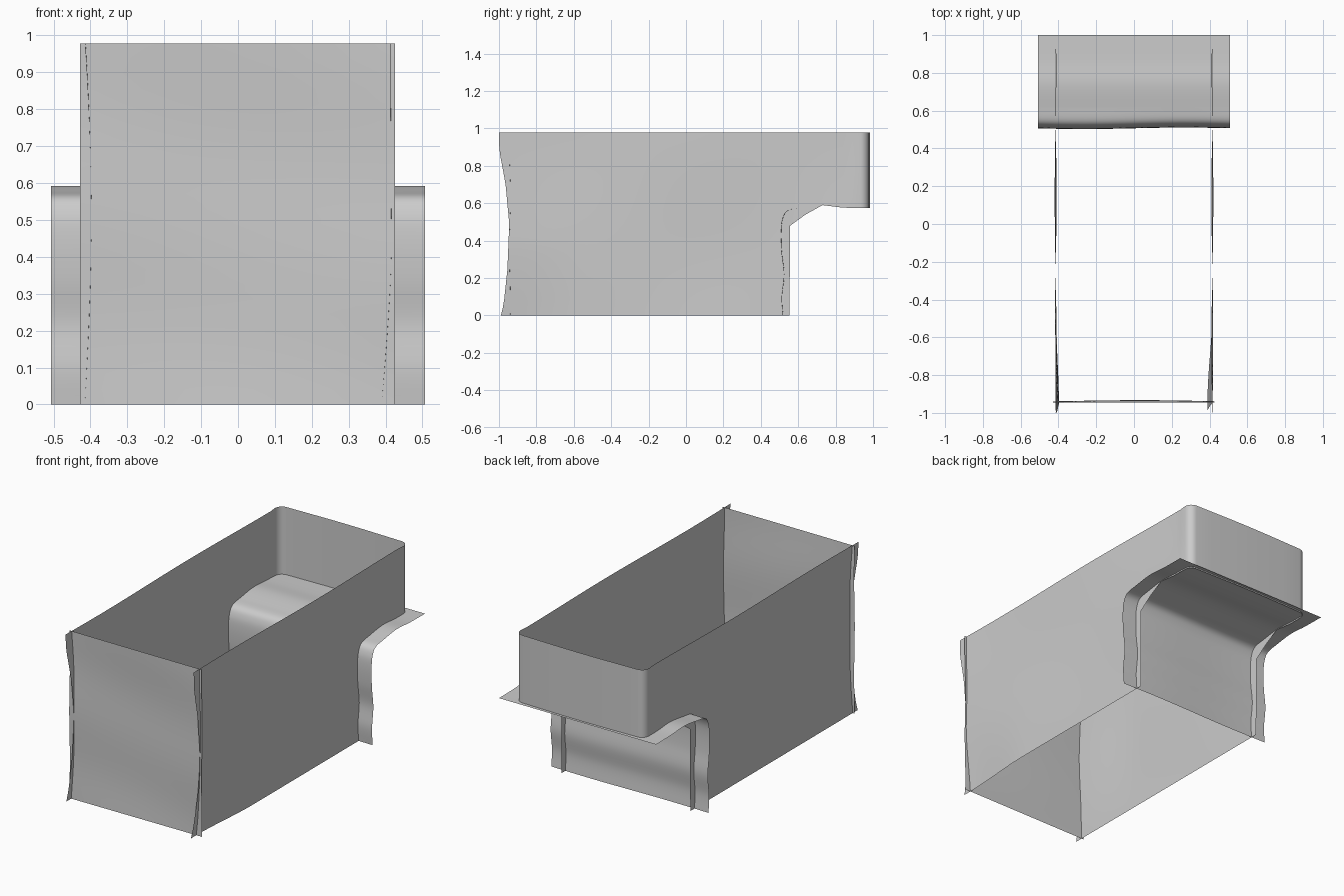
import bpy, bmesh, math

if "Cube" in bpy.data.objects:
    bpy.data.objects.remove(bpy.data.objects["Cube"])

TOP = 0.978


def sheet(name, columns):
    """Smooth open sheet from a list of equally long vertex columns."""
    bm = bmesh.new()
    cols = [[bm.verts.new(p) for p in c] for c in columns]
    for a, b in zip(cols, cols[1:]):
        for i in range(len(a) - 1):
            bm.faces.new((a[i], b[i], b[i + 1], a[i + 1]))
    me = bpy.data.meshes.new(name)
    bm.to_mesh(me)
    bm.free()
    ob = bpy.data.objects.new(name, me)
    bpy.context.collection.objects.link(ob)
    for p in me.polygons:
        p.use_smooth = True
    return ob


def lerp_table(table, t):
    for (a, va), (b, vb) in zip(table, table[1:]):
        if t <= b:
            return va + (vb - va) * max(0, t - a) / (b - a)
    return table[-1][1]


def smooth_curve(pts, n=6):
    """Catmull-Rom interpolation through 2D points."""
    p = [pts[0]] + pts + [pts[-1]]
    out = []
    for i in range(1, len(p) - 2):
        for k in range(n):
            t = k / n
            out.append(tuple(0.5 * (2 * p[i][j] + (p[i + 1][j] - p[i - 1][j]) * t
                       + (2 * p[i - 1][j] - 5 * p[i][j] + 4 * p[i + 1][j] - p[i + 2][j]) * t * t
                       + (3 * p[i][j] - p[i - 1][j] - 3 * p[i + 1][j] + p[i + 2][j]) * t ** 3)
                       for j in (0, 1)))
    return out + [pts[-1]]


# U-shaped body: two sides joined to the back by rounded corners
W, BACK, R, ROWS = 0.415, 0.978, 0.045, 24
LOWER_EDGE = [(-1.0, 0.0), (0.553, 0.0), (0.557, 0.48), (0.64, 0.54),
              (0.73, 0.59), (0.84, 0.576), (1.0, 0.575)]
FRONT_EDGE = [(0.0, -0.99), (0.06, -0.975), (0.25, -0.955), (0.5, -0.945),
              (0.72, -0.965), (0.9, -0.998), (1.0, -1.0)]
side_y = [-1 + 1.553 * i / 30 for i in range(31)]
side_y += [0.557, 0.6, 0.64, 0.69, 0.73, 0.78, 0.84, 0.89, BACK - R]
half = [(W, y) for y in side_y]
for i in range(1, 7):
    a = math.pi / 2 * i / 6
    half.append((W - R + R * math.cos(a), BACK - R + R * math.sin(a)))
half += [(0.25, BACK + 0.003), (0.12, BACK + 0.006), (0, BACK + 0.007)]
path = half + [(-x, y) for x, y in half[-2::-1]]

body = []
for x, y in path:
    low = lerp_table(LOWER_EDGE, y)
    col = []
    for r in range(ROWS + 1):
        z = low + (TOP - low) * r / ROWS
        near = max(0, min(1, (-0.45 - y) / 0.5))          # strength near the front
        near = near * near * (3 - 2 * near)
        bow = 0.018 * math.sin(math.pi * z / TOP) if x < 0 else 0.026 * max(0, 1 - z / 0.4) ** 1.3
        wave = 0.005 * math.sin(4 * y + 1) * math.sin(5 * z)
        side = (1 if x > 0 else -1) * (abs(x) > 0.4)
        nx = x - side * (bow * near + wave * (y < 0.9))
        ny = y
        if y < -0.5:                                      # hollow front edge
            ny = -0.5 + (y + 0.5) / 0.5 * (-0.5 - lerp_table(FRONT_EDGE, z / TOP))
        col.append((nx, ny, z))
    body.append(col)
sheet("body_walls", body)

# Front panel, gently rippled, ending just past the side walls
front = []
for i in range(25):
    x = -0.428 + 0.854 * i / 24
    front.append([])
    for r in range(ROWS + 1):
        z = TOP * r / ROWS
        y = -0.942 + 0.008 * math.cos(3.5 * x) * math.sin(math.pi * z / TOP) \
            + 0.003 * math.sin(11 * z + 2 * x)
        front[-1].append((x, y, z))
sheet("front_panel", front)

# Stepped rear panel: upright, rounded bend, then a shelf, wider than the body
profile = smooth_curve([(0.517, 0), (0.511, 0.1), (0.523, 0.22), (0.51, 0.34), (0.507, 0.45),
                        (0.516, 0.52), (0.545, 0.562), (0.62, 0.577),
                        (0.74, 0.592), (0.86, 0.585), (1.0, 0.583)])
step = []
for i in range(17):
    x = 0.507 - 1.014 * i / 16
    step.append([(x, y + 0.004 * math.sin(6 * x) * (y < 0.6), z) for y, z in profile])
sheet("stepped_rear_panel", step)
